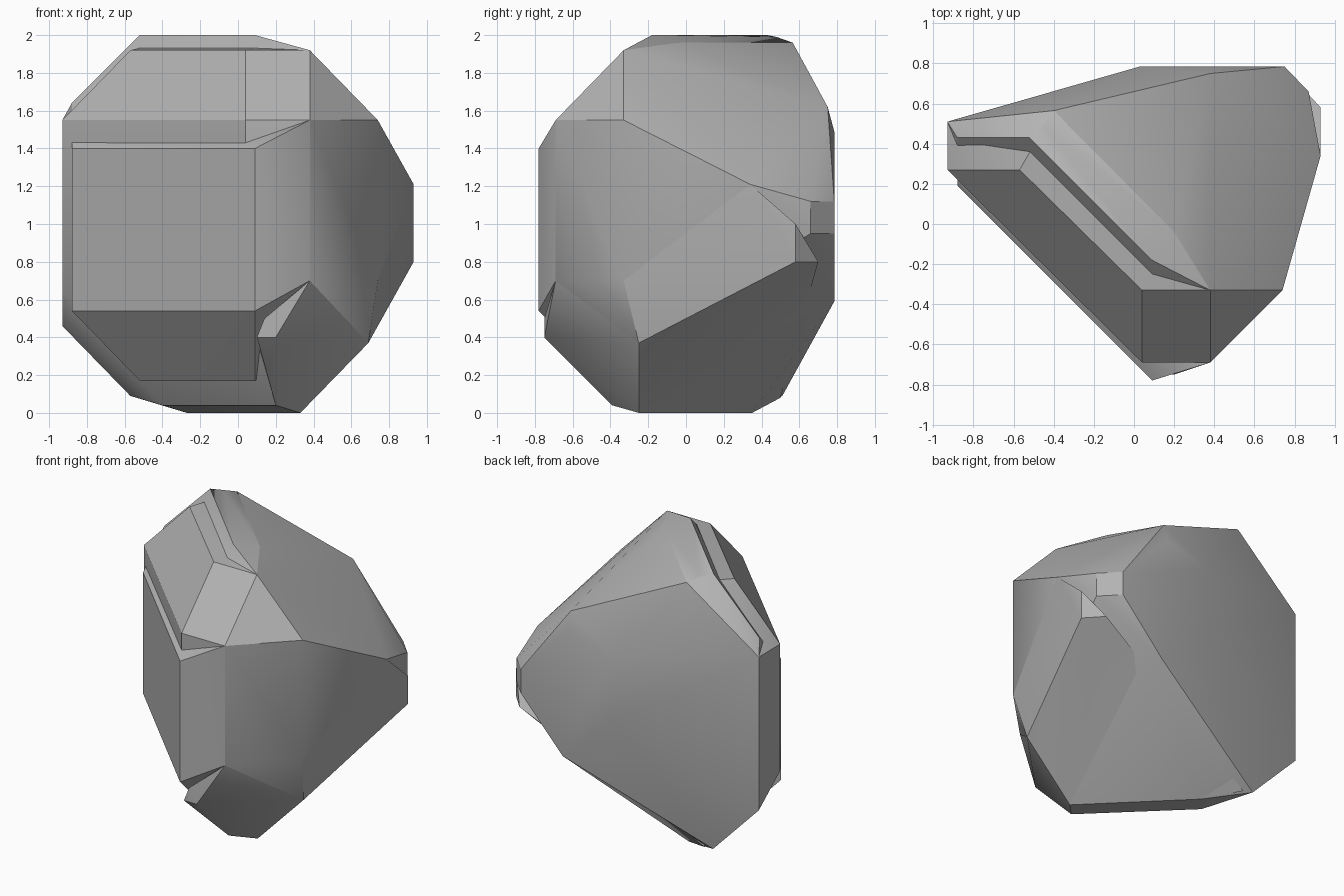
import bpy
import bmesh
import math

default_cube = bpy.data.objects.get("Cube")
if default_cube is not None:
    bpy.data.objects.remove(default_cube, do_unlink=True)


def make_material(name, colour):
    material = bpy.data.materials.new(name)
    material.use_nodes = True
    material.diffuse_color = colour
    shader = material.node_tree.nodes["Principled BSDF"]
    shader.inputs["Base Color"].default_value = colour
    shader.inputs["Roughness"].default_value = .9
    return material


stone = make_material("stone grey", (.45, .45, .45, 1))


def upright(x, y, *heights):
    """Corners stacked along one vertical edge."""
    return [(x, y, z) for z in heights]


def chipped_block(name, corners):
    """Solid faceted block wrapped tightly around its corners."""
    mesh = bpy.data.meshes.new(name)
    bm = bmesh.new()
    for corner in corners:
        bm.verts.new(corner)
    hull = bmesh.ops.convex_hull(bm, input=bm.verts[:])
    spare = [v for v in bm.verts if not v.link_faces]
    bmesh.ops.delete(bm, geom=spare, context="VERTS")
    bmesh.ops.dissolve_limit(bm, angle_limit=math.radians(1),
                             verts=bm.verts[:], edges=bm.edges[:])
    bmesh.ops.recalc_face_normals(bm, faces=bm.faces[:])
    for face in bm.faces:
        face.smooth = True
    bm.to_mesh(mesh)
    bm.free()
    mesh.set_sharp_from_angle(angle=math.radians(30))
    mesh.materials.append(stone)
    block = bpy.data.objects.new(name, mesh)
    bpy.context.collection.objects.link(block)
    return block


# Main boulder: bevelled crown, upright left edge, flat back, keel underneath
crown = [(.04, -.33, 1.92), (.38, -.33, 1.92), (-.57, .27, 1.92),
         (-.4, .565, 1.96), (.2, -.04, 1.96), (.38, .75, 1.62)]
shoulders = (upright(.04, -.69, 1.55, .6) + upright(.38, -.69, 1.55, .7)
             + upright(.74, -.33, 1.55, .7) + upright(-.93, .27, 1.55, .65)
             + upright(-.93, .51, 1.55, .46))
back = (upright(.03, .785, 1.4, .95) + upright(.38, .785, 1.49)
        + upright(.75, .785, 1.12, .95) + upright(.87, .66, 1.12, .95)
        + upright(.42, .785, .59) + upright(.93, .34, 1.21))
keel = [(.33, -.25, 0), (-.27, .35, 0), (.2, -.39, .04), (-.4, .2, .04),
        (-.57, .51, .09), (.69, -.25, .37)]
chipped_block("boulder_core", crown + shoulders + back + keel)

# Raised slab on the front, rounding into the vertical front corner
chipped_block("front_slab", (
    upright(.09, -.78, 1.4, .54) + upright(-.88, .19, 1.4, .54)
    + upright(.38, -.69, 1.55, .7) + upright(.74, -.33, 1.55, .7)
    + [(.04, -.69, 1.43), (-.88, .22, 1.43),
       (.09, -.4, .17), (-.52, .2, .17)]))

# Stepped ridge across the top
chipped_block("top_ridge", [
    (-.52, .36, 1.93), (.09, -.25, 1.93), (-.52, .43, 2), (.09, -.18, 2),
    (-.45, .48, 1.99), (.38, -.33, 1.92), (-.4, .565, 1.96),
    (.2, -.04, 1.96), (-.93, .51, 1.55), (-.88, .43, 1.64),
    (-.88, .36, 1.57)])

# Undercut foot below the front corner
chipped_block("front_foot", (
    upright(.1, -.75, .4) + upright(.2, -.75, .4) + upright(.14, -.75, .5)
    + upright(.38, -.69, .7) + upright(.74, -.33, .7)
    + [(.69, -.25, .37), (.33, -.25, 0), (.2, -.39, .04), (.3, .1, .3)]))

# Lower side wedge, leaving a narrow step along the back
chipped_block("side_wedge", (
    upright(.93, .58, 1.0, .8) + upright(.93, .34, 1.21)
    + upright(.82, .7, .8) + upright(.74, -.33, 1.55, .7)
    + [(.69, -.25, .37), (.33, -.25, 0), (-.27, .35, 0),
       (-.5, .5, .08), (0, .2, .7)]))
